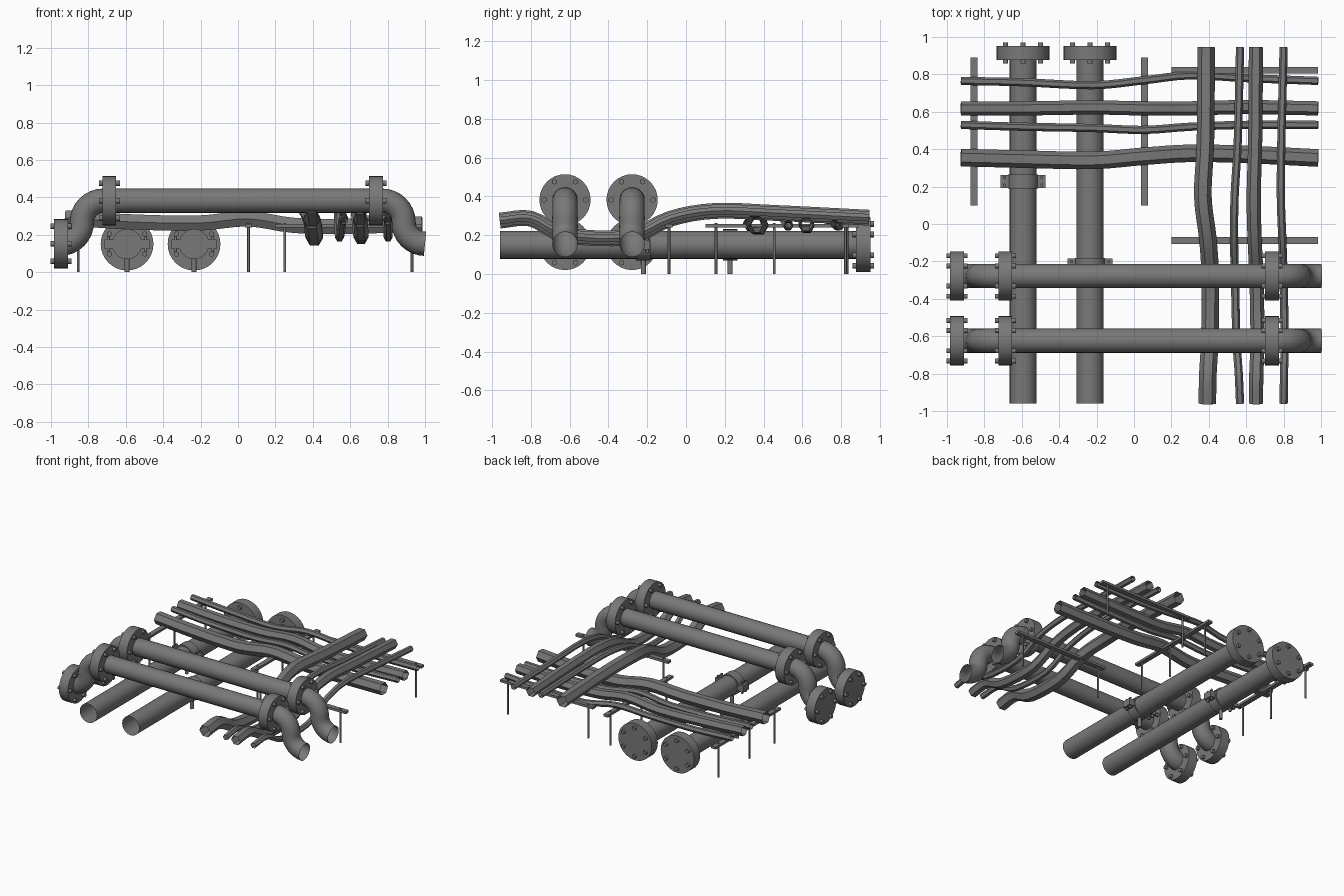
import bpy, bmesh
from math import sin, cos, pi
from mathutils import Vector, Matrix

cube = bpy.data.objects.get("Cube")
if cube:
    bpy.data.objects.remove(cube)

steel = bpy.data.materials.new("dark_grey_steel")
steel.use_nodes = True
GREY = (0.19, 0.19, 0.19, 1)
steel.diffuse_color = GREY
steel.node_tree.nodes["Principled BSDF"].inputs["Base Color"].default_value = GREY

X, Y, Z = Vector((1, 0, 0)), Vector((0, 1, 0)), Vector((0, 0, 1))


def finish(name, bm, smooth=True):
    bmesh.ops.recalc_face_normals(bm, faces=bm.faces)
    mesh = bpy.data.meshes.new(name)
    bm.to_mesh(mesh)
    bm.free()
    mesh.materials.append(steel)
    obj = bpy.data.objects.new(name, mesh)
    bpy.context.collection.objects.link(obj)
    if smooth:
        bpy.ops.object.select_all(action="DESELECT")
        obj.select_set(True)
        bpy.context.view_layer.objects.active = obj
        bpy.ops.object.shade_smooth_by_angle(angle=0.7 if len(mesh.polygons) > 90 else 1.1)
    return obj


def tube(name, path, radius, sides, ref):
    """Open tube swept along a path; ref is an axis never parallel to it."""
    bm = bmesh.new()
    rings = []
    for i, p in enumerate(path):
        t = (path[min(i + 1, len(path) - 1)] - path[max(i - 1, 0)]).normalized()
        u = (ref - t * ref.dot(t)).normalized()
        v = t.cross(u)
        rings.append([bm.verts.new(p + radius * (u * cos(a) + v * sin(a)))
                      for a in (2 * pi * k / sides for k in range(sides))])
    for a, b in zip(rings, rings[1:]):
        for k in range(sides):
            n = (k + 1) % sides
            bm.faces.new((a[k], a[n], b[n], b[k]))
    return finish(name, bm)


def smooth_path(points, steps=4):
    """Catmull-Rom curve through the points."""
    p = [Vector(q) for q in points]
    p = [2 * p[0] - p[1]] + p + [2 * p[-1] - p[-2]]
    out = []
    for a, b, c, d in zip(p, p[1:], p[2:], p[3:]):
        for s in range(steps):
            t = s / steps
            out.append(0.5 * (2 * b + (c - a) * t + (2 * a - 5 * b + 4 * c - d) * t * t
                              + (3 * b - a - 3 * c + d) * t ** 3))
    return out + [p[-2]]


def add_cylinder(bm, center, axis, radius, depth, sides):
    m = Matrix.Translation(center) @ axis.to_track_quat("Z", "Y").to_matrix().to_4x4()
    bmesh.ops.create_cone(bm, cap_ends=True, segments=sides, radius1=radius,
                          radius2=radius, depth=depth, matrix=m)


def add_box(bm, center, size):
    bmesh.ops.create_cube(bm, size=1, matrix=Matrix.Translation(center) @ Matrix.Diagonal((*size, 1)))


def flange(name, center, axis, radius, first_angle):
    """Solid disc with six hexagonal bolts passing through it."""
    bm = bmesh.new()
    center = Vector(center)
    side = axis.cross(Z)
    add_cylinder(bm, center, axis, radius, 0.074, 32)
    for k in range(6):
        a = first_angle + k * pi / 3
        offset = 0.108 * (side * cos(a) + Z * sin(a))
        add_cylinder(bm, center + offset, axis, 0.015, 0.112, 6)
    finish(name, bm)


# Low straight pipes with blind end flanges, clamps and a single leg each
for name, x, clamp_y in (("right", -0.593, 0.228), ("left", -0.235, -0.22)):
    tube(f"low_pipe_{name}", [Vector((x, -0.96, 0.15)), Vector((x, 0.9, 0.15))], 0.072, 24, X)
    flange(f"low_pipe_flange_{name}", (x, 0.914, 0.15), Y, 0.141, pi / 2)
    bm = bmesh.new()
    add_cylinder(bm, Vector((x, clamp_y, 0.15)), Y, 0.081, 0.075, 24)
    for s in (-1, 1):
        add_box(bm, (x + s * 0.098, clamp_y, 0.15), (0.045, 0.07, 0.05))
        for dy in (-0.02, 0.02):
            add_cylinder(bm, Vector((x + s * 0.1, clamp_y + dy, 0.15)), Z, 0.009, 0.085, 6)
    add_cylinder(bm, Vector((x, clamp_y, 0.04)), Z, 0.013, 0.08, 12)
    finish(f"pipe_clamp_{name}", bm)

# Raised pipes with S-shaped elbows at both ends
TOP, LOW, BEND = 0.382, 0.152, 0.115
for name, y in (("front", -0.624), ("back", -0.278)):
    def elbow(x, s):
        """S-bend starting at x and dropping outward in direction s."""
        arc = [pi / 2 * k / 8 for k in range(9)]
        upper = [Vector((x + s * BEND * sin(a), y, TOP - BEND * (1 - cos(a)))) for a in arc]
        lower = [Vector((x + s * BEND * (2 - cos(a)), y, LOW + BEND * (1 - sin(a)))) for a in arc]
        return upper + lower[1:]
    path = elbow(-0.72, -1)[::-1] + elbow(0.77, 1)
    tube(f"raised_pipe_{name}", path, 0.065, 24, Y)
    for part, x, z in (("outlet", -0.947, LOW), ("right", -0.688, TOP), ("left", 0.738, TOP)):
        flange(f"raised_{part}_flange_{name}", (x, y, z), X, 0.132, 0)

# Thin wavy pipes running side to side: radius, then y at each station
STATIONS_X = (-0.925, -0.6, -0.22, 0.05, 0.3, 0.6, 0.985)
HEIGHTS_X = (0.29, 0.27, 0.262, 0.285, 0.25, 0.245, 0.258)
for i, (radius, ys) in enumerate((
        (0.047, (0.355, 0.347, 0.34, 0.362, 0.378, 0.372, 0.353)),
        (0.022, (0.53, 0.52, 0.513, 0.503, 0.52, 0.53, 0.53)),
        (0.038, (0.618, 0.618, 0.623, 0.618, 0.618, 0.625, 0.618)),
        (0.022, (0.765, 0.758, 0.742, 0.768, 0.795, 0.78, 0.765)))):
    tube(f"cross_pipe_{i + 1}", smooth_path(zip(STATIONS_X, ys, HEIGHTS_X)), radius, 6, Y)

# Thin wavy pipes running front to back: radius, then x at each station
STATIONS_Y = (-0.96, -0.8, -0.62, -0.3, -0.08, 0.15, 0.45, 0.945)
HEIGHTS_Y = (0.275, 0.285, 0.2, 0.19, 0.285, 0.325, 0.315, 0.29)
for i, (radius, xs) in enumerate((
        (0.047, (0.392, 0.395, 0.405, 0.408, 0.395, 0.368, 0.382, 0.386)),
        (0.022, (0.567, 0.56, 0.548, 0.54, 0.535, 0.538, 0.555, 0.567)),
        (0.038, (0.652, 0.654, 0.66, 0.655, 0.645, 0.64, 0.648, 0.652)),
        (0.022, (0.8, 0.802, 0.805, 0.8, 0.793, 0.785, 0.788, 0.8)))):
    tube(f"long_pipe_{i + 1}", smooth_path(zip(xs, STATIONS_Y, HEIGHTS_Y)), radius, 6, X)

# Support rails on thin legs
RAIL_Z = 0.248
for name, center, size, legs in (
        ("right", (-0.855, 0.495), (0.037, 0.79), [(-0.855, y) for y in (0.155, 0.455, 0.83)]),
        ("middle", (0.056, 0.495), (0.037, 0.79), [(0.056, y) for y in (0.155, 0.455, 0.83)]),
        ("back", (0.592, 0.822), (0.785, 0.037), [(x, 0.822) for x in (0.25, 0.93)]),
        ("front", (0.592, -0.088), (0.785, 0.037), [(x, -0.088) for x in (0.25, 0.93)])):
    bm = bmesh.new()
    add_box(bm, (*center, RAIL_Z), (*size, 0.018))
    for x, y in legs:
        add_cylinder(bm, Vector((x, y, 0.131)), Z, 0.007, 0.262, 8)
    finish(f"support_rail_{name}", bm)
